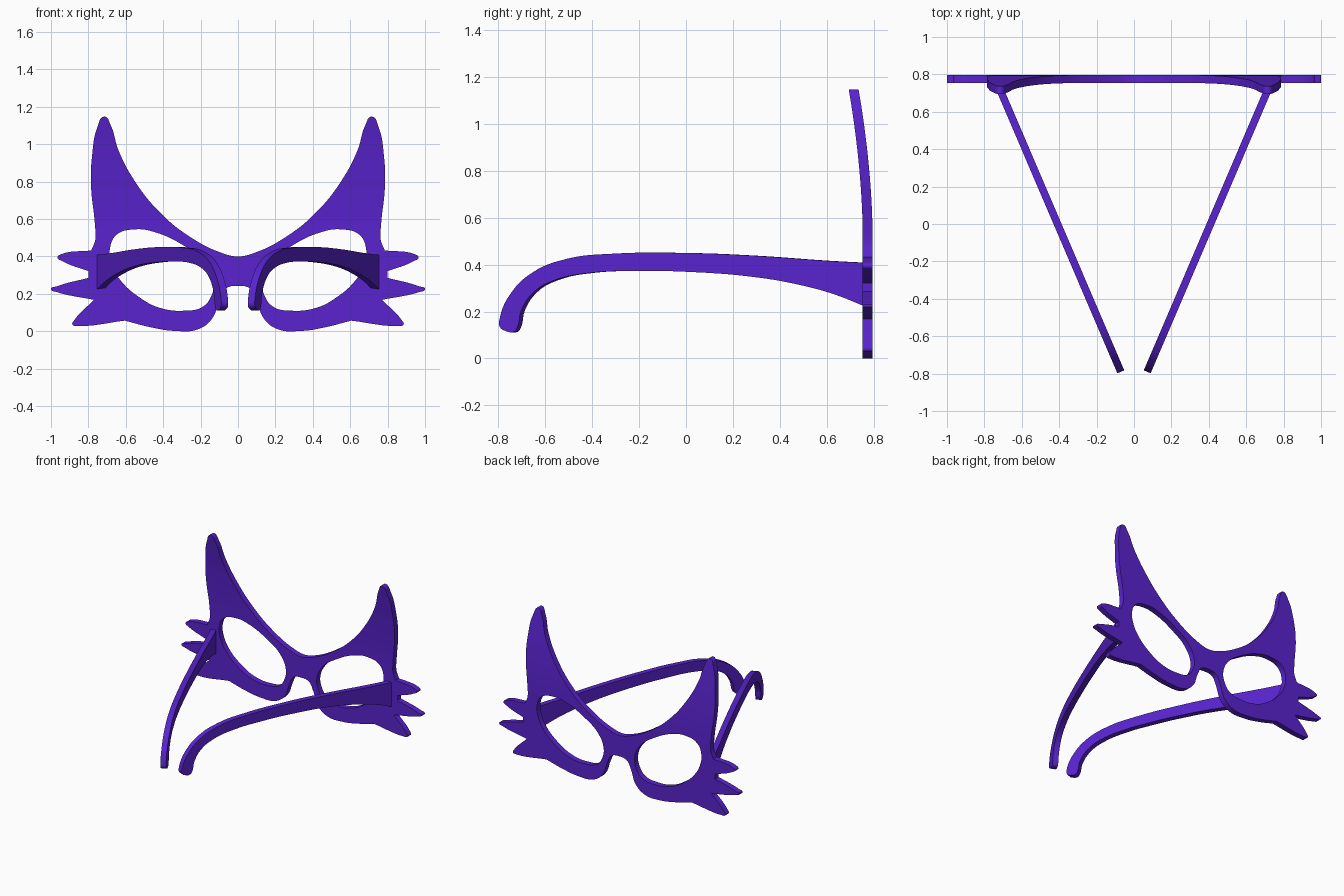
import bpy, bmesh, math

if "Cube" in bpy.data.objects:
    bpy.data.objects.remove(bpy.data.objects["Cube"])

purple = bpy.data.materials.new("purple")
purple.diffuse_color = (0.10, 0.017, 0.62, 1)
purple.use_nodes = True
purple.node_tree.nodes["Principled BSDF"].inputs["Base Color"].default_value = purple.diffuse_color


def flat_plate(name, loops, half, place, cuts=()):
    """Fill closed bezier loops (points with a 3rd item are corners), thicken, then map to world."""
    cu = bpy.data.curves.new(name + "_outline", 'CURVE')
    cu.dimensions, cu.fill_mode = '2D', 'BOTH'
    cu.extrude, cu.resolution_u = half, 6
    for pts in loops:
        sp = cu.splines.new('BEZIER')
        sp.bezier_points.add(len(pts) - 1)
        sp.use_cyclic_u = True
        for bp, p in zip(sp.bezier_points, pts):
            bp.co = (p[0], p[1], 0)
        for bp, p in zip(sp.bezier_points, pts):
            bp.handle_left_type = bp.handle_right_type = 'VECTOR' if len(p) > 2 else 'AUTO'
    tmp = bpy.data.objects.new(name + "_tmp", cu)
    bpy.context.collection.objects.link(tmp)
    dg = bpy.context.evaluated_depsgraph_get()
    me = bpy.data.meshes.new_from_object(tmp.evaluated_get(dg))
    bpy.data.objects.remove(tmp)
    bm = bmesh.new()
    bm.from_mesh(me)
    bmesh.ops.remove_doubles(bm, verts=bm.verts, dist=0.0005)
    for h in cuts:
        bmesh.ops.bisect_plane(bm, geom=bm.verts[:] + bm.edges[:] + bm.faces[:],
                               plane_co=(0, h, 0), plane_no=(0, 1, 0))
    for v in bm.verts:
        v.co = place(*v.co)
    bmesh.ops.recalc_face_normals(bm, faces=bm.faces)
    bm.to_mesh(me)
    bm.free()
    me.materials.clear()
    me.materials.append(purple)
    ob = bpy.data.objects.new(name, me)
    bpy.context.collection.objects.link(ob)
    bpy.ops.object.select_all(action='DESELECT')
    ob.select_set(True)
    bpy.context.view_layer.objects.active = ob
    bpy.ops.object.shade_smooth_by_angle(angle=math.radians(30))
    return ob


def flip(pts):
    return [(-p[0],) + tuple(p[1:]) for p in reversed(pts)]


C = 1  # corner flag
# mask outline, right half: brow, pointed ear, three whiskers, lower rim
half_outline = [
    (0.09, 0.42), (0.257, 0.505), (0.417, 0.635), (0.55, 0.80), (0.64, 0.97), (0.68, 1.10),
    (0.715, 1.148), (0.752, 1.09), (0.78, 0.94), (0.786, 0.78), (0.765, 0.57), (0.763, 0.49),
    (0.785, 0.432, C), (0.945, 0.412), (0.965, 0.395), (0.94, 0.375), (0.80, 0.322, C),
    (0.80, 0.285, C), (0.97, 0.24), (1.0, 0.225), (0.97, 0.21), (0.77, 0.168, C),
    (0.875, 0.06), (0.885, 0.036), (0.85, 0.028), (0.605, 0.057, C),
    (0.47, 0.022), (0.34, 0.002), (0.215, 0.01), (0.14, 0.065), (0.098, 0.17), (0.065, 0.228)]
outline = [(0, 0.40)] + half_outline + [(0, 0.243)] + flip(half_outline)
eye = [(0.55, 0.545), (0.445, 0.53), (0.285, 0.455), (0.18, 0.375), (0.13, 0.275),
       (0.14, 0.195), (0.19, 0.13), (0.285, 0.11), (0.417, 0.125), (0.525, 0.18),
       (0.63, 0.275), (0.675, 0.36), (0.685, 0.44), (0.65, 0.515)]


# ears lean back towards the wearer
def place_mask(x, z, w):
    lean = max(0, (z - 0.52) / 0.63)
    return (x, 0.775 - w - 0.06 * lean ** 1.8, z)


flat_plate("mask_front", [outline, eye, flip(eye)], 0.021, place_mask,
           [0.52 + 0.05 * i for i in range(13)])

# temple arm side profile (y, z), hooked at the ear end
arm = [(0.77, 0.408, C), (0.6, 0.417), (0.3, 0.438), (0, 0.45), (-0.3, 0.447), (-0.5, 0.425),
       (-0.65, 0.365), (-0.745, 0.27), (-0.787, 0.17), (-0.787, 0.135), (-0.765, 0.118),
       (-0.725, 0.114), (-0.712, 0.132), (-0.695, 0.205), (-0.64, 0.285), (-0.55, 0.335),
       (-0.4, 0.365), (-0.2, 0.373), (0, 0.37), (0.3, 0.347), (0.5, 0.312), (0.65, 0.27),
       (0.77, 0.222, C)]
slope = 0.428
ang = math.atan(slope)
for side, sign in (("right", 1), ("left", -1)):
    flat_plate(side + "_temple_arm", [arm], 0.02,
               lambda u, z, w, s=sign: (s * (0.075 + (u + 0.78) * slope + w * math.cos(ang)),
                                        u - w * math.sin(ang), z))
